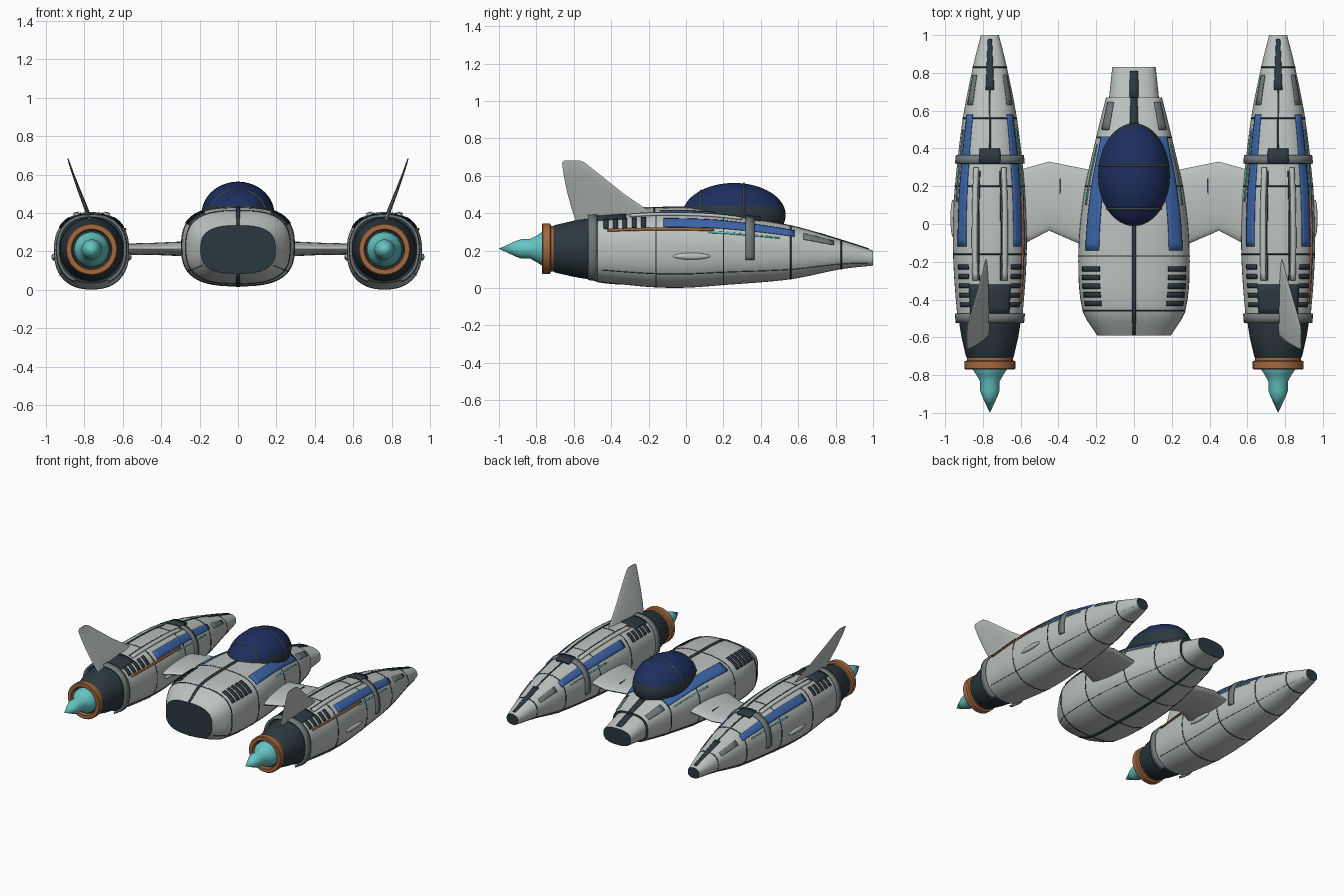
import bpy, bmesh, math
from mathutils import Vector

if "Cube" in bpy.data.objects:
    bpy.data.objects.remove(bpy.data.objects["Cube"])


def material(name, r, g, b):
    m = bpy.data.materials.new(name)
    m.use_nodes = True
    m.diffuse_color = (r, g, b, 1)
    m.node_tree.nodes["Principled BSDF"].inputs["Base Color"].default_value = (r, g, b, 1)
    return m


HULL = material("pale grey hull", 0.50, 0.54, 0.52)
SLATE = material("dark slate", 0.024, 0.040, 0.051)
GREY = material("mid grey trim", 0.16, 0.19, 0.195)
BLUE = material("blue panel", 0.045, 0.13, 0.40)
NAVY = material("navy glass", 0.013, 0.028, 0.115)
COPPER = material("copper", 0.37, 0.14, 0.05)
TEAL = material("teal glow", 0.13, 0.56, 0.55)


def finish(name, bm, mats, angle=35):
    me = bpy.data.meshes.new(name)
    bm.to_mesh(me)
    bm.free()
    for m in mats:
        me.materials.append(m)
    me.shade_smooth()
    me.set_sharp_from_angle(angle=math.radians(angle))
    ob = bpy.data.objects.new(name, me)
    bpy.context.collection.objects.link(ob)
    return ob


class Body:
    """Rounded tube along y, from stations of (y, half width, half height, centre z)."""

    def __init__(self, stations, power):
        self.st, self.power = stations, power

    def section(self, y):
        st = self.st
        i = max(0, min(len(st) - 2, sum(s[0] <= y for s in st) - 1))
        a, b = st[i], st[i + 1]
        p, q = st[max(i - 1, 0)], st[min(i + 2, len(st) - 1)]
        h = b[0] - a[0]
        u = min(1, max(0, (y - a[0]) / h))
        out = []
        for k in (1, 2, 3):
            ma = (b[k] - p[k]) / (b[0] - p[0]) * h
            mb = (q[k] - a[k]) / (q[0] - a[0]) * h
            out.append((2*u**3 - 3*u*u + 1) * a[k] + (u**3 - 2*u*u + u) * ma
                       + (3*u*u - 2*u**3) * b[k] + (u**3 - u*u) * mb)
        return out

    def point(self, y, deg, lift):
        w, h, cz = self.section(y)
        c, s = math.cos(math.radians(deg)), math.sin(math.radians(deg))
        e = 2 / self.power
        return Vector(((w + lift) * math.copysign(abs(c) ** e, c), y,
                       cz + (h + lift) * math.copysign(abs(s) ** e, s)))

    def patch(self, name, y0, y1, t0, t1, lift, mat, caps=False):
        """Plate that follows the skin between two y values and two angles."""
        full = t1 - t0 >= 360
        ny = max(1, round((y1 - y0) / 0.04))
        nt = max(1, round((t1 - t0) / 5))
        bm = bmesh.new()
        rows = [[bm.verts.new(self.point(y0 + (y1 - y0) * i / ny, t0 + (t1 - t0) * j / nt, lift))
                 for j in range(nt if full else nt + 1)] for i in range(ny + 1)]
        for a, b in zip(rows, rows[1:]):
            for j in range(nt):
                k = (j + 1) % len(a)
                bm.faces.new((a[j], b[j], b[k], a[k]))
        if caps:
            for ring in (rows[0], rows[-1][::-1]):
                bm.faces.new(ring).material_index = 1
        ob = finish(name, bm, [mat, SLATE])
        if not caps:
            mod = ob.modifiers.new("thickness", "SOLIDIFY")
            mod.thickness, mod.offset = lift + 0.002, -1
        return ob

    def pair(self, name, y0, y1, t0, t1, lift, mat):
        return [self.patch("left_" + name, y0, y1, t0, t1, lift, mat),
                self.patch("right_" + name, y0, y1, 180 - t1, 180 - t0, lift, mat)]

    def seams(self, ys):
        return [self.patch("panel_seam", y - 0.003, y + 0.003, 0, 360, 0.0015, SLATE) for y in ys]


def lathe(name, profile, mat, z, n=40):
    bm = bmesh.new()
    rings = [[bm.verts.new((r * math.cos(k * math.tau / n), y, z + r * math.sin(k * math.tau / n)))
              for k in range(n)] for y, r in profile]
    for a, b in zip(rings, rings[1:]):
        for k in range(n):
            j = (k + 1) % n
            bm.faces.new((a[k], a[j], b[j], b[k]))
    bmesh.ops.remove_doubles(bm, verts=bm.verts, dist=1e-5)
    bmesh.ops.recalc_face_normals(bm, faces=bm.faces)
    return finish(name, bm, [mat])


def blade(name, stations, thick_axis, mat, n=12):
    """Lens-shaped blade from stations of (x, z, rear y, front y, half thickness)."""
    bm = bmesh.new()
    rings = []
    for x, z, y0, y1, t in stations:
        ring = []
        for k in range(2 * n):
            a = k * math.pi / n
            p = Vector((x, (y0 + y1) / 2 + (y1 - y0) / 2 * math.cos(a), z))
            ring.append(bm.verts.new(p + thick_axis * t * math.sin(a)))
        rings.append(ring)
    for a, b in zip(rings, rings[1:]):
        for k in range(2 * n):
            j = (k + 1) % (2 * n)
            bm.faces.new((a[k], a[j], b[j], b[k]))
    bm.faces.new(rings[0])
    bm.faces.new(rings[-1])
    bmesh.ops.recalc_face_normals(bm, faces=bm.faces)
    ob = finish(name, bm, [mat], 50)
    mirror = ob.modifiers.new("mirror", "MIRROR")
    mirror.use_axis = (True, False, False)
    return ob


# Engine nacelle, built on the centre line and then placed on both sides
eng = Body([(-0.54, .168, .168, .21), (-0.3, .188, .19, .205), (-0.15, .195, .2, .203),
            (0, .195, .2, .202), (0.2, .185, .187, .203), (0.56, .143, .143, .19),
            (0.83, .09, .077, .178), (1, .048, .04, .16)], 2.35)
parts = [eng.patch("engine_hull", -0.48, 1, 0, 360, 0, HULL, caps=True)]
parts += eng.seams((-0.16, 0.2, 0.56, 0.83))
parts += eng.pair("engine_blue_panel", -0.12, 0.58, 34, 54, 0.004, BLUE)
parts += eng.pair("engine_nose_panel", 0.63, 0.79, 30, 50, 0.004, GREY)
parts += eng.pair("engine_light_strip", 0.12, 0.5, 24, 27, 0.004, TEAL)
parts += eng.pair("engine_ridge", -0.3, 0.3, 66, 74, 0.011, HULL)
parts += eng.pair("engine_slit", -0.3, 0.28, 75, 77, 0.004, SLATE)
parts += eng.pair("engine_side_seam", -0.45, 0.97, -36, -35, 0.003, SLATE)
for i in range(5):
    parts += eng.pair("engine_vent", -0.44 + i * 0.05, -0.415 + i * 0.05, 34, 58, 0.006, SLATE)
parts += [
    eng.patch("engine_pipe", -0.42, 0.15, 28, 32, 0.008, COPPER),
    eng.patch("engine_top_plate", -0.48, -0.32, 58, 122, 0.005, SLATE),
    eng.patch("engine_spine", 0.71, 0.98, 82, 98, 0.005, SLATE),
    eng.patch("engine_spine_seam", 0.4, 0.71, 89, 91, 0.003, SLATE),
    eng.patch("engine_front_band", 0.32, 0.365, -12, 192, 0.012, GREY),
    eng.patch("engine_band_hub", 0.32, 0.4, 76, 104, 0.018, SLATE),
    eng.patch("engine_rear_band", -0.525, -0.475, -65, 245, 0.012, GREY),
    lathe("engine_tail", [(-0.4, 0), (-0.4, .15), (-0.48, .166), (-0.54, .16), (-0.6, .15),
                          (-0.7, .127), (-0.745, .1), (-0.745, 0)], SLATE, 0.21),
    lathe("nozzle_ring", [(-0.7, .1), (-0.7, .122), (-0.722, .122), (-0.727, .135), (-0.765, .135),
                          (-0.77, .13), (-0.77, .106), (-0.74, .1), (-0.7, .1)], COPPER, 0.21),
    lathe("exhaust_spike", [(-0.72, 0), (-0.74, .092), (-0.77, .09), (-0.8, .07), (-0.835, .052),
                            (-0.88, .052), (-0.91, .042), (-1, 0)], TEAL, 0.21)]
for side in (-1, 1):
    bm = bmesh.new()
    bmesh.ops.create_uvsphere(bm, u_segments=16, v_segments=10, radius=1)
    bmesh.ops.scale(bm, verts=bm.verts, vec=(0.014, 0.1, 0.018))
    bmesh.ops.translate(bm, verts=bm.verts, vec=(side * 0.195, 0.03, 0.17))
    parts.append(finish("engine_side_blister", bm, [HULL]))
for ob in parts:
    twin = ob.copy()
    bpy.context.collection.objects.link(twin)
    ob.location.x, twin.location.x = 0.763, -0.763

# Central pod and its nose
pod = Body([(-0.59, .195, .125, .21), (-0.46, .272, .19, .222), (-0.17, .295, .206, .225),
            (0.15, .267, .2, .222), (0.46, .2, .15, .2), (0.67, .148, .105, .185)], 2.8)
nose = Body([(0.66, .133, .096, .184), (0.83, .115, .062, .168)], 2.6)
pod.patch("pod_hull", -0.59, 0.67, 0, 360, 0, HULL, caps=True)
nose.patch("pod_nose", 0.66, 0.83, 0, 360, 0, HULL, caps=True)
pod.seams((-0.46, -0.17, 0.2, 0.46))
pod.pair("pod_blue_panel", -0.14, 0.46, 36, 59, 0.005, BLUE)
pod.pair("pod_front_panel", 0.5, 0.645, 32, 54, 0.004, GREY)
pod.pair("pod_light_strip", 0.1, 0.42, 25, 28, 0.004, TEAL)
pod.pair("pod_side_seam", -0.57, 0.66, -32, -31, 0.003, SLATE)
for i in range(5):
    pod.pair("pod_vent", -0.435 + i * 0.046, -0.408 + i * 0.046, 28, 60, 0.006, SLATE)
pod.patch("pod_top_seam", -0.59, 0.05, 89.4, 90.6, 0.003, SLATE)
pod.patch("pod_bottom_seam", -0.59, 0.66, 269.4, 270.6, 0.003, SLATE)
pod.patch("pod_spine", 0.52, 0.67, 87, 93, 0.004, SLATE)
nose.patch("nose_spine", 0.67, 0.81, 84, 96, 0.006, SLATE)

# Canopy: navy glass over a dark lower rim, with two thin hoops
centre, radii = Vector((0, 0.257, 0.39)), Vector((0.19, 0.276, 0.172))
bm = bmesh.new()
bmesh.ops.create_uvsphere(bm, u_segments=48, v_segments=32, radius=1)
bmesh.ops.scale(bm, verts=bm.verts, vec=radii)
bmesh.ops.translate(bm, verts=bm.verts, vec=centre)
for f in bm.faces:
    f.material_index = int(f.calc_center_median().z < 0.44)
finish("canopy", bm, [NAVY, SLATE])
for y in (0.08, 0.31):
    k = math.sqrt(1 - ((y - centre.y) / radii.y) ** 2)
    cu = bpy.data.curves.new("canopy_hoop", "CURVE")
    cu.dimensions, cu.bevel_depth, cu.bevel_resolution = "3D", 0.005, 1
    sp = cu.splines.new("POLY")
    sp.points.add(32)
    for i, p in enumerate(sp.points):
        a = math.pi * i / 32
        p.co = (radii.x * k * math.cos(a), y, centre.z + radii.z * k * math.sin(a), 1)
    cu.materials.append(GREY)
    bpy.context.collection.objects.link(bpy.data.objects.new("canopy_hoop", cu))

# Wing bridges and tail fins, mirrored
blade("wing", [(0.2, .213, -0.16, 0.28, .042), (0.3, .213, -0.1, 0.3, .038),
               (0.45, .213, -0.035, 0.33, .031), (0.63, .21, -0.13, 0.28, .03)],
      Vector((0, 0, 1)), HULL)
blade("tail_fin", [(0.77, .36, -0.59, -0.13, .012), (0.79, .42, -0.61, -0.21, .011),
                   (0.825, .51, -0.635, -0.34, .009), (0.862, .61, -0.655, -0.465, .006),
                   (0.882, .67, -0.663, -0.54, .004), (0.885, .683, -0.65, -0.57, .003)],
      Vector((1, 0, 0)), HULL)
bm = bmesh.new()
bmesh.ops.create_cube(bm, size=1)
bmesh.ops.scale(bm, verts=bm.verts, vec=(0.007, 0.14, 0.008))
bmesh.ops.translate(bm, verts=bm.verts, vec=(0.39, 0.17, 0.242))
finish("wing_seam", bm, [SLATE]).modifiers.new("mirror", "MIRROR")
